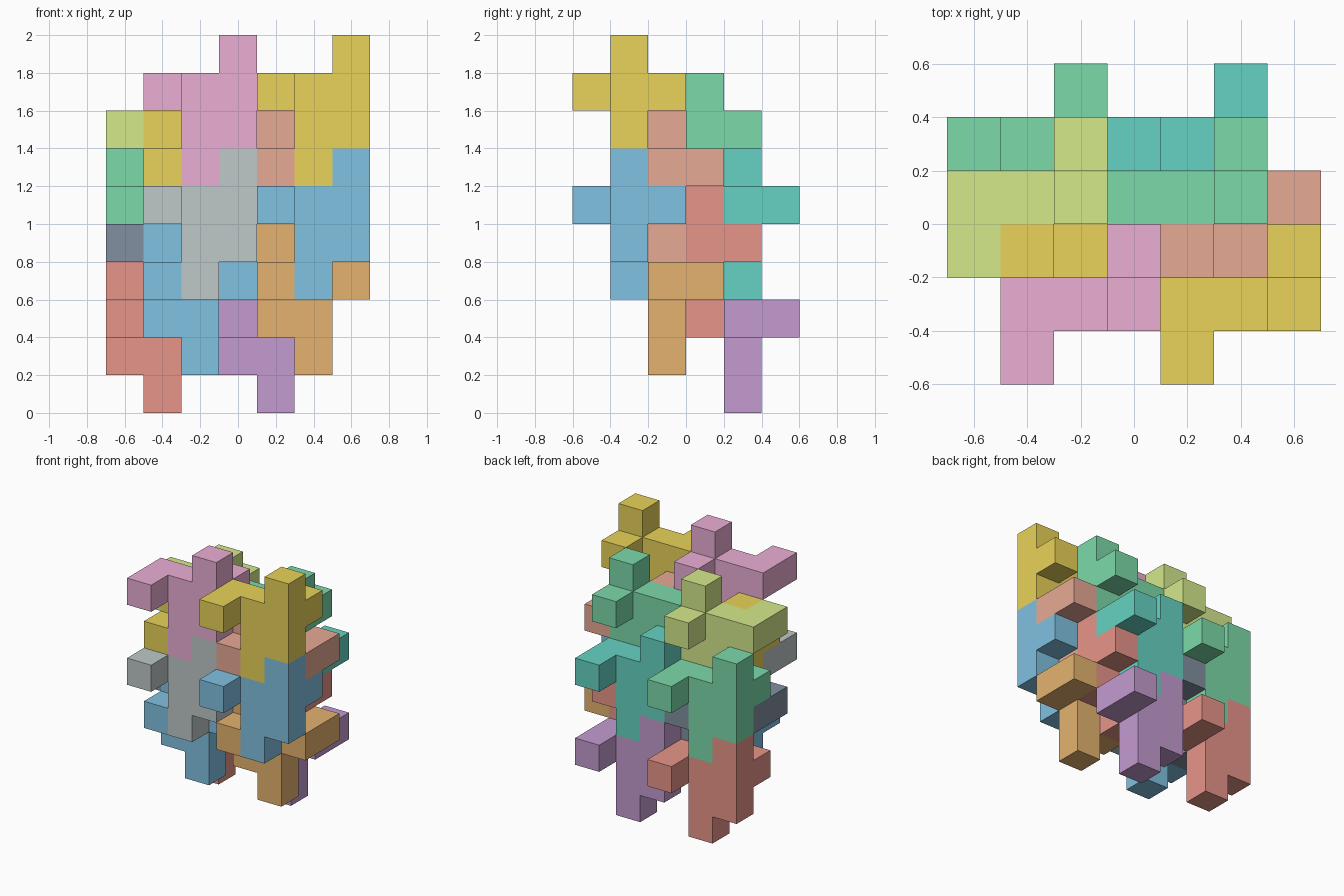
import bpy, bmesh
from mathutils import Vector

if "Cube" in bpy.data.objects:
    bpy.data.objects.remove(bpy.data.objects["Cube"])

S = 0.2                                # size of one cube cell
CORNER = Vector((-0.7, -0.6, 0.0))     # low corner of the cell grid

# One nine-cell block, and the same block turned half way round about z
BLOCK = [(0, 0, 2), (0, 1, 2), (1, 1, 2), (2, 1, 2), (2, 2, 2),
         (2, 1, 3), (2, 1, 1), (1, 1, 1), (1, 1, 0)]
TURNED = [(2 - x, 2 - y, z) for x, y, z in BLOCK]

COLOURS = {
    "red": (.80, .30, .25), "blue": (.22, .54, .76), "green": (.20, .70, .40),
    "yellow": (.82, .65, .10), "purple": (.55, .33, .63), "teal": (.13, .65, .54),
    "orange": (.78, .45, .16), "grey": (.52, .58, .58), "dark": (.22, .28, .35),
    "pink": (.83, .43, .66), "lime": (.66, .82, .26), "coral": (.80, .40, .30),
}

# Layers front to back: name, shape, lowest left cell, and colours
# (lower left, lower right, upper left, upper right)
LAYERS = [
    ("front", BLOCK, (1, 0, 3), ("grey", "blue", "pink", "yellow")),
    ("front_middle", TURNED, (1, 1, 1), ("blue", "orange", "yellow", "coral")),
    ("back_middle", BLOCK, (0, 2, 2), ("dark", "red", "lime", "green")),
    ("back", TURNED, (0, 3, 0), ("red", "purple", "green", "teal")),
]


def material(name):
    mat = bpy.data.materials.get(name)
    if not mat:
        mat = bpy.data.materials.new(name)
        mat.diffuse_color = (*COLOURS[name], 1)
        mat.use_nodes = True
        mat.node_tree.nodes["Principled BSDF"].inputs["Base Color"].default_value = mat.diffuse_color
    return mat


def make_block(name, cells, offset, colour):
    """Outer skin of a group of cells, with flat regions merged."""
    bm = bmesh.new()
    filled = set(cells)
    for cell in cells:
        centre = Vector(cell) + Vector((.5, .5, .5))
        for axis in range(3):
            for sign in (-1, 1):
                n = Vector((0, 0, 0))
                n[axis] = sign
                if tuple(int(a + b) for a, b in zip(cell, n)) in filled:
                    continue
                u, v = Vector((0, 0, 0)), Vector((0, 0, 0))
                u[(axis + 1) % 3] = .5
                v[(axis + 2) % 3] = .5 * sign
                mid = centre + n * .5
                corners = (mid - u - v, mid + u - v, mid + u + v, mid - u + v)
                bm.faces.new([bm.verts.new(CORNER + S * (Vector(offset) + p))
                              for p in corners])
    bmesh.ops.remove_doubles(bm, verts=bm.verts, dist=1e-4)
    bmesh.ops.dissolve_limit(bm, angle_limit=.01, verts=bm.verts, edges=bm.edges)
    mesh = bpy.data.meshes.new(name)
    bm.to_mesh(mesh)
    bm.free()
    mesh.materials.append(material(colour))
    bpy.context.collection.objects.link(bpy.data.objects.new(name, mesh))


# Two by two blocks in each layer, repeating every three cells
for layer, cells, (x, y, z), colours in LAYERS:
    for i, colour in enumerate(colours):
        col, row = i % 2, i // 2
        name = f"{layer}_{('lower', 'upper')[row]}_{('left', 'right')[col]}_block"
        make_block(name, cells, (x + 3 * col, y, z + 3 * row), colour)
